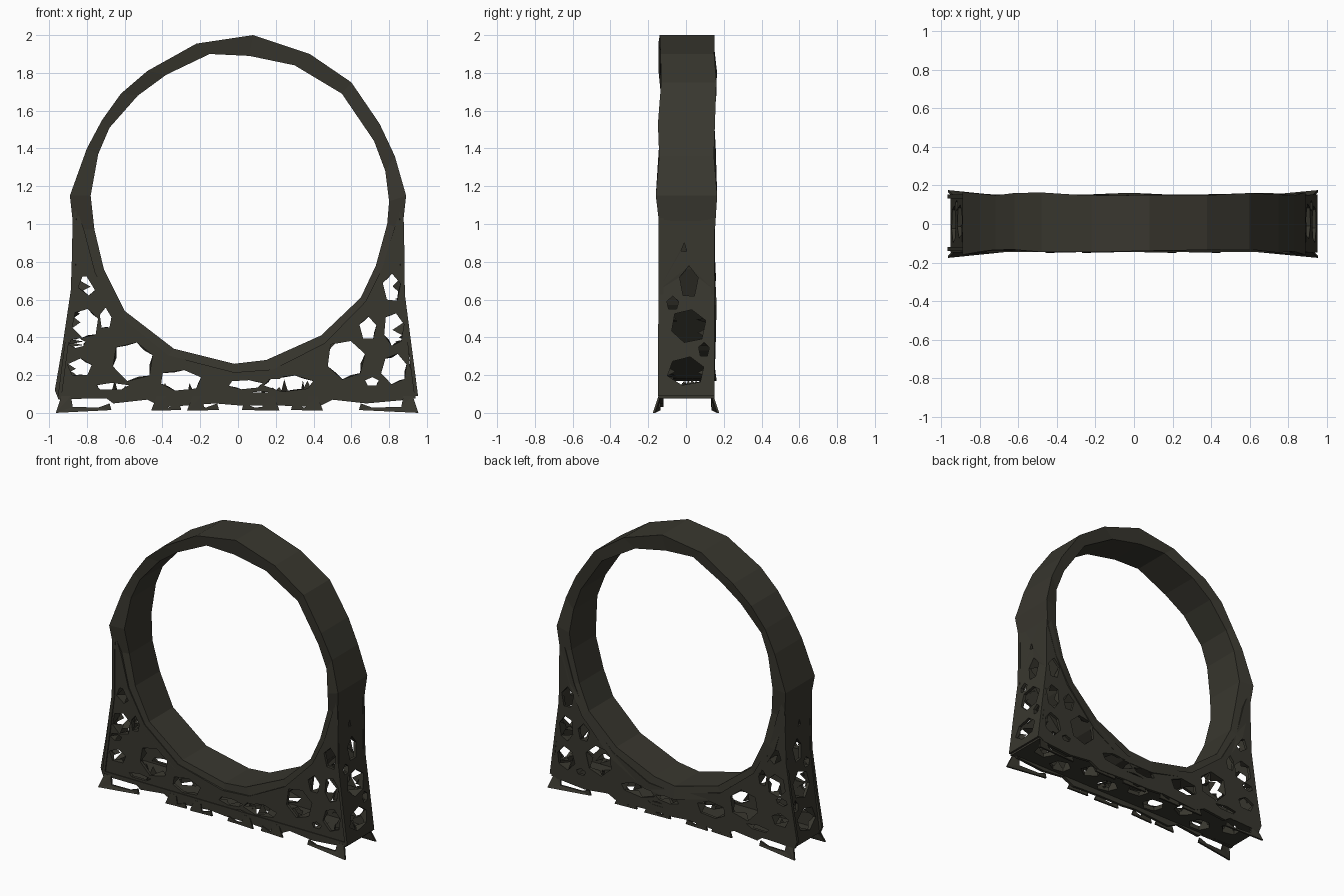
import bpy, bmesh, math, random

if "Cube" in bpy.data.objects:
    bpy.data.objects.remove(bpy.data.objects["Cube"])

random.seed(4)
metal = bpy.data.materials.new("dark olive metal")
metal.diffuse_color = (0.040, 0.038, 0.028, 1)
metal.use_nodes = True
metal.node_tree.nodes["Principled BSDF"].inputs["Base Color"].default_value = metal.diffuse_color


def add_object(name, bm):
    bmesh.ops.remove_doubles(bm, verts=bm.verts, dist=0.0005)
    bmesh.ops.recalc_face_normals(bm, faces=bm.faces)
    me = bpy.data.meshes.new(name)
    bm.to_mesh(me)
    bm.free()
    me.materials.clear()
    me.materials.append(metal)
    for p in me.polygons:
        p.use_smooth = False
        p.material_index = 0
    ob = bpy.data.objects.new(name, me)
    bpy.context.collection.objects.link(ob)
    return ob


def hole(u, v, ru, rv, n=6, turn=0.3):
    """Irregular polygon opening."""
    pts = []
    for i in range(n):
        a = turn + math.tau * i / n
        k = random.uniform(0.92, 1.1)
        pts.append((u + ru * k * math.cos(a), v + rv * k * math.sin(a)))
    return pts


def plate(name, outline, holes, thick, place, inward=0):
    """Pierced slab; place maps (u, v, w) to space, torn flaps lean inward."""
    cu = bpy.data.curves.new(name + "_outline", "CURVE")
    cu.dimensions, cu.fill_mode, cu.extrude = "2D", "BOTH", thick / 2
    for loop in [outline] + holes:
        sp = cu.splines.new("POLY")
        sp.points.add(len(loop) - 1)
        for p, (u, v) in zip(sp.points, loop):
            p.co = (u, v, 0, 1)
        sp.use_cyclic_u = True
    tmp = bpy.data.objects.new(name + "_outline", cu)
    bpy.context.collection.objects.link(tmp)
    dg = bpy.context.evaluated_depsgraph_get()
    me = bpy.data.meshes.new_from_object(tmp.evaluated_get(dg))
    bm = bmesh.new()
    bm.from_mesh(me)
    bpy.data.objects.remove(tmp)
    bpy.data.meshes.remove(me)
    if inward:
        for h in holes:
            cx = sum(p[0] for p in h) / len(h)
            cy = sum(p[1] for p in h) / len(h)
            for i in range(len(h)):
                if random.random() < 0.35:
                    continue
                a, b = h[i], h[(i + 1) % len(h)]
                k = random.uniform(-0.15, 0.12)
                mx, my = (a[0] + b[0]) / 2, (a[1] + b[1]) / 2
                tip = (mx + (cx - mx) * k, my + (cy - my) * k,
                       inward * random.uniform(0.03, 0.09))
                bm.faces.new([bm.verts.new((a[0], a[1], 0)),
                              bm.verts.new((b[0], b[1], 0)), bm.verts.new(tip)])
    for v in bm.verts:
        v.co = place(*v.co)
    return add_object(name, bm)


# Faceted ring: outer and inner corners, anticlockwise from the right
outer = [(.89, 1.15), (.83, 1.36), (.75, 1.53), (.60, 1.75), (.38, 1.90), (.08, 2.0),
         (-.22, 1.955), (-.48, 1.81), (-.62, 1.69), (-.72, 1.55), (-.80, 1.40),
         (-.89, 1.15), (-.87, .97), (-.80, .72), (-.66, .49), (-.40, .27),
         (-.02, .17), (.22, .18), (.48, .33), (.70, .57), (.80, .76), (.87, .97)]
inner = [(.80, 1.12), (.78, 1.28), (.72, 1.44), (.55, 1.69), (.30, 1.84), (.06, 1.89),
         (-.15, 1.90), (-.38, 1.79), (-.53, 1.68), (-.68, 1.51), (-.74, 1.37),
         (-.78, 1.15), (-.76, .97), (-.71, .76), (-.60, .54), (-.34, .34),
         (-.02, .26), (.15, .28), (.44, .41), (.65, .61), (.73, .78), (.79, 1.0)]
bm = bmesh.new()
rings = []
for o, i in zip(outer, inner):
    f, b = -0.14 + random.uniform(-.01, .01), 0.155 + random.uniform(-.01, .01)
    if o[1] == 1.15:  # widest at the shoulders
        f, b = -.16, .165
    section = [(o[0], f, o[1]), (o[0], b, o[1]), (i[0], b - .012, i[1]), (i[0], f + .012, i[1])]
    rings.append([bm.verts.new(c) for c in section])
for k in range(len(rings)):
    r, s = rings[k], rings[(k + 1) % len(rings)]
    for j in range(4):
        bm.faces.new([r[j], s[j], s[(j + 1) % 4], r[(j + 1) % 4]])
add_object("ring_band", bm)

# Front and back webs filling the space between ring and base
under_ring = [((o[0] + i[0]) / 2, (o[1] + i[1]) / 2)
              for o, i in zip(outer[12:], inner[12:])]
web = [(-.87, 1.12), (-.885, .65), (-.93, .35), (-.97, .12), (-.95, .07), (-.70, .08),
       (-.66, .05), (-.48, .07), (-.40, .03), (-.12, .05), (.0, .04), (.20, .04),
       (.42, .03), (.50, .07), (.68, .05), (.90, .07), (.95, .10), (.91, .25),
       (.885, .5), (.88, .9), (.875, 1.12)] + under_ring[::-1]
web_holes = [
    (-.79, .68, .06, .055, 5, 2.2), (-.81, .475, .07, .08), (-.70, .50, .035, .06, 5),
    (-.85, .37, .045, .025), (-.835, .24, .068, .05, 5), (-.56, .275, .115, .105),
    (-.31, .17, .11, .055), (.04, .15, .09, .024), (.27, .157, .14, .042),
    (.12, .10, .08, .016, 5), (.575, .28, .105, .11), (.69, .445, .048, .068, 5),
    (.815, .66, .047, .08, 5), (.825, .44, .053, .09), (.83, .235, .07, .08),
    (.71, .165, .04, .025, 5), (-.67, .14, .09, .02, 5)]
loops = [hole(*h) for h in web_holes]
plate("front_web", web, loops, .02, lambda u, v, w: (u, -.13 + w, v), 1)
plate("back_web", web, loops, .02, lambda u, v, w: (u, .142 + w, v), -1)


# Leaning side walls
def lean(v):
    return max(.875, .965 - .13 * v)


side_outline = [(-.148, .09), (.152, .09), (.152, .37), (.15, .65), (.15, 1.15),
                (-.145, 1.15), (-.145, .65), (-.148, .37)]
side_holes = [(-.01, .87, .018, .03, 3, 1.5), (.015, .69, .05, .085, 5),
              (.01, .46, .095, .095), (.0, .22, .1, .08), (-.07, .58, .035, .035, 5),
              (.095, .335, .03, .04, 5)]
for side, label in ((-1, "left"), (1, "right")):
    plate(label + "_side_wall", side_outline, [hole(*h) for h in side_holes], .02,
          lambda u, v, w, s=side: (s * (lean(v) + w - .01), u, v), -1)

# Pierced base slab
slab = [(-.95, -.145), (.94, -.145), (.94, .15), (-.95, .15)]
slab_holes = [hole(-.8 + .2 * i, .04 * (-1) ** i, .075, .065, 5 + i % 2, i) for i in range(9)]
plate("base_slab", slab, slab_holes, .03, lambda u, v, w: (u, v, .092 + w), 1)

# Torn feet along the bottom edges, splayed outward at the corners
feet = [(-.965, -.67), (-.46, -.30), (-.27, -.10), (.22, .02), (.45, .28), (.955, .64)]
for sign, label in ((-1, "front"), (1, "back")):
    for n, (a, b) in enumerate(feet):
        d = 1 if b > a else -1
        corner = n in (0, 5)
        foot = [(a + d * .03, .09), (a, .0 if corner else .012), (b, .015),
                (b - d * .01, .05), (b - d * .07, .028), (a + d * .09, .032),
                (a + d * .08, .09)]
        spread = .03 if corner else .005
        plate(f"{label}_foot_{n + 1}", foot, [], .012,
              lambda u, v, w, s=sign, y=spread, x=a:
              (u, s * (.14 + y * max(0, 1 - v / .09) * max(0, 1 - abs(u - x) / .2)) + w, v))
